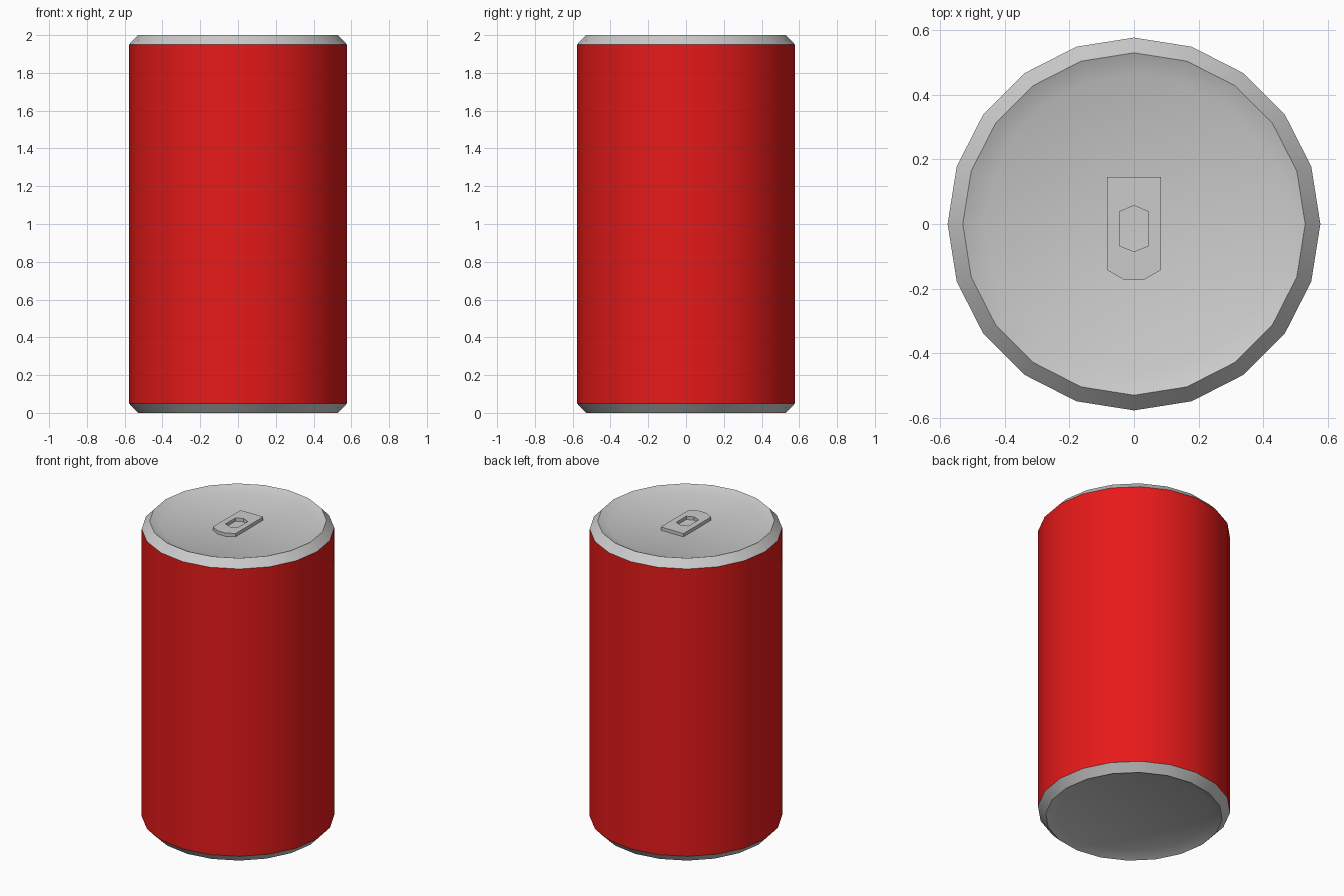
import bpy, bmesh, math

if "Cube" in bpy.data.objects:
    bpy.data.objects.remove(bpy.data.objects["Cube"])

SIDES = 20
R, RIM, FLOOR = 0.577, 0.53, 0.462   # wall, rim and recessed panel radii


def lathe(name, profile, cap=False, flip=False):
    """Revolve (radius, z) points around z; optionally cap the last ring."""
    bm = bmesh.new()
    rings = []
    for r, z in profile:
        rings.append([bm.verts.new((r * math.cos(2 * math.pi * i / SIDES),
                                    r * math.sin(2 * math.pi * i / SIDES), z))
                      for i in range(SIDES)])
    for a, b in zip(rings, rings[1:]):
        for i in range(SIDES):
            j = (i + 1) % SIDES
            bm.faces.new((a[i], a[j], b[j], b[i]))
    if cap:
        bm.faces.new(rings[-1])
    if flip:
        bmesh.ops.reverse_faces(bm, faces=bm.faces[:])
    mesh = bpy.data.meshes.new(name)
    bm.to_mesh(mesh)
    bm.free()
    ob = bpy.data.objects.new(name, mesh)
    bpy.context.collection.objects.link(ob)
    select(ob)
    bpy.ops.object.shade_smooth_by_angle(angle=math.radians(30))
    return ob


def select(ob):
    bpy.ops.object.select_all(action='DESELECT')
    ob.select_set(True)
    bpy.context.view_layer.objects.active = ob


# Painted wall
wall = lathe("can_wall", [(R, 0.05), (R, 1.95)])
red = bpy.data.materials.new("red_paint")
red.diffuse_color = (0.8, 0.01, 0.01, 1)
red.use_nodes = True
red.node_tree.nodes["Principled BSDF"].inputs["Base Color"].default_value = red.diffuse_color
wall.data.materials.append(red)

# Lid and base: chamfer, rim edge, recessed panel
lathe("can_lid", [(R, 1.95), (RIM, 2.0), (FLOOR, 1.97)], cap=True)
lathe("can_base", [(R, 0.05), (RIM, 0.0), (FLOOR, 0.03)], cap=True, flip=True)

# Pull tab: filled outline with a hexagonal finger hole
outline = [(-0.083, 0.145), (-0.083, -0.143), (-0.03, -0.173),
           (0.03, -0.173), (0.083, -0.143), (0.083, 0.145)]
hole = [(0, 0.057), (0.045, 0.038), (0.045, -0.067),
        (0, -0.085), (-0.045, -0.067), (-0.045, 0.038)]
curve = bpy.data.curves.new("pull_tab", 'CURVE')
curve.dimensions = '2D'
curve.fill_mode = 'BOTH'
curve.extrude = 0.011
for points in (outline, hole):
    spline = curve.splines.new('POLY')
    spline.points.add(len(points) - 1)
    for p, (x, y) in zip(spline.points, points):
        p.co = (x, y, 0, 1)
    spline.use_cyclic_u = True
tab = bpy.data.objects.new("pull_tab", curve)
tab.location.z = 1.982
bpy.context.collection.objects.link(tab)
select(tab)
bpy.ops.object.convert(target='MESH')
bpy.ops.object.shade_flat()
